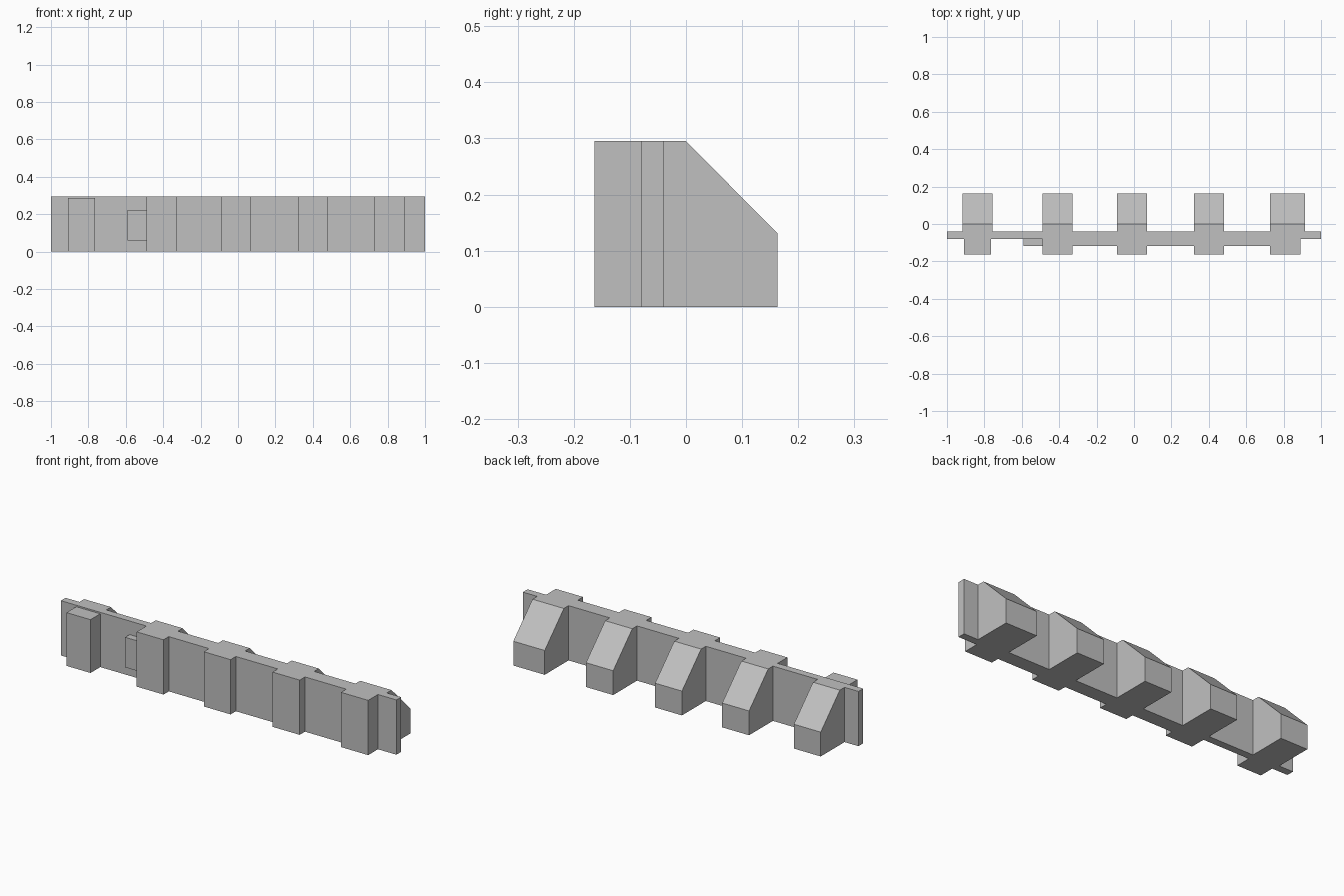
import bpy
import bmesh

cube = bpy.data.objects.get("Cube")
if cube:
    bpy.data.objects.remove(cube, do_unlink=True)

# Single stone colour
stone = bpy.data.materials.new("grey_stone")
stone.use_nodes = True
GREY = (0.53, 0.53, 0.53, 1)
stone.diffuse_color = GREY
stone.node_tree.nodes["Principled BSDF"].inputs["Base Color"].default_value = GREY

HEIGHT = 0.295
FRONT, BACK = -0.163, 0.163
WALL_FRONT, WALL_BACK = -0.08, -0.04


def extrude_profile(name, profile, x0, x1):
    """Sweep a (y, z) outline along x from x0 to x1."""
    bm = bmesh.new()
    face = bm.faces.new([bm.verts.new((x0, y, z)) for y, z in profile])
    swept = bmesh.ops.extrude_face_region(bm, geom=[face])
    verts = [v for v in swept["geom"] if isinstance(v, bmesh.types.BMVert)]
    bmesh.ops.translate(bm, verts=verts, vec=(x1 - x0, 0, 0))
    bmesh.ops.recalc_face_normals(bm, faces=bm.faces)
    mesh = bpy.data.meshes.new(name)
    bm.to_mesh(mesh)
    bm.free()
    mesh.materials.append(stone)
    obj = bpy.data.objects.new(name, mesh)
    bpy.context.collection.objects.link(obj)
    return obj


def block(name, x0, x1, y0, y1, z0=0, z1=HEIGHT):
    return extrude_profile(name, [(y0, z0), (y1, z0), (y1, z1), (y0, z1)], x0, x1)


# Long thin wall with a thicker middle stretch
block("wall", -1, 1, WALL_FRONT, WALL_BACK)
block("wall_facing", -0.49, 0.73, -0.118, WALL_FRONT)

# Small raised panel beside the facing
block("wall_panel", -0.59, -0.49, -0.118, WALL_FRONT, 0.06, 0.222)

# Sloped buttresses behind the wall
slope = [(WALL_BACK, 0), (BACK, 0), (BACK, 0.131), (0, HEIGHT), (WALL_BACK, HEIGHT)]
for x0, x1 in [(-0.917, -0.757), (-0.49, -0.33), (-0.09, 0.07), (0.32, 0.482), (0.728, 0.915)]:
    extrude_profile("rear_buttress", slope, x0, x1)

# Upright piers in front; the first is a little narrower and lower
block("front_pier_short", -0.908, -0.765, FRONT, WALL_FRONT, 0, 0.287)
for x0, x1 in [(-0.49, -0.33), (-0.09, 0.07), (0.32, 0.482), (0.728, 0.89)]:
    block("front_pier", x0, x1, FRONT, WALL_FRONT)
